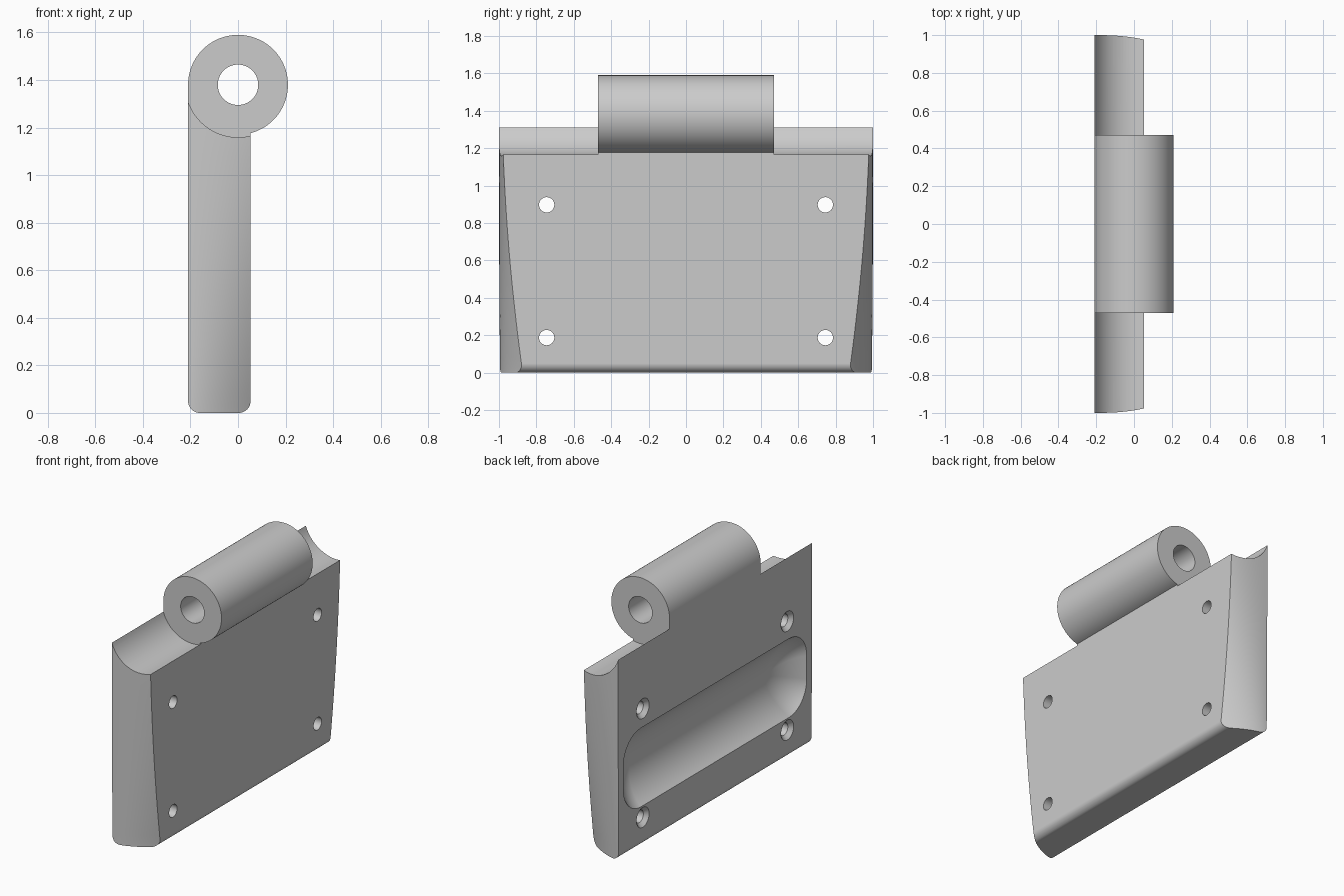
import bpy, bmesh, math

old = bpy.data.objects.get("Cube")
if old:
    bpy.data.objects.remove(old, do_unlink=True)

AXIS_Z = 1.38      # height of the pin axis
BARREL_R = 0.21
COVE_R = 0.221
BACK, FACE = -0.21, 0.053

metal = bpy.data.materials.new("plain grey")
metal.use_nodes = True
grey = (0.6, 0.6, 0.6, 1)
metal.diffuse_color = grey
metal.node_tree.nodes["Principled BSDF"].inputs["Base Color"].default_value = grey


def make_object(name, bm):
    bmesh.ops.recalc_face_normals(bm, faces=bm.faces)
    mesh = bpy.data.meshes.new(name)
    bm.to_mesh(mesh)
    bm.free()
    mesh.materials.append(metal)
    obj = bpy.data.objects.new(name, mesh)
    bpy.context.collection.objects.link(obj)
    return obj


def loft(name, rings):
    """Closed solid through rings of equal point count."""
    bm = bmesh.new()
    loops = [[bm.verts.new(p) for p in ring] for ring in rings]
    n = len(loops[0])
    for a, b in zip(loops, loops[1:]):
        for i in range(n):
            j = (i + 1) % n
            bm.faces.new((a[i], a[j], b[j], b[i]))
    bm.faces.new(loops[0])
    bm.faces.new(loops[-1])
    return make_object(name, bm)


def arc(cx, cz, r, start, end, steps):
    angles = [math.radians(start + (end - start) * i / steps) for i in range(steps + 1)]
    return [(cx + r * math.cos(a), cz + r * math.sin(a)) for a in angles]


def rod(name, r, y0, y1, z):
    ring = arc(0, z, r, 0, 360, 96)[:-1]
    return loft(name, [[(x, y, zz) for x, zz in ring] for y in (y0, y1)])


def combine(target, tool, operation="DIFFERENCE"):
    mod = target.modifiers.new("cut", "BOOLEAN")
    mod.operation = operation
    mod.solver = "EXACT"
    mod.object = tool
    bpy.context.view_layer.objects.active = target
    bpy.ops.object.modifier_apply(modifier=mod.name)
    bpy.data.objects.remove(tool, do_unlink=True)


# Leaf and barrel as one side profile with rounded lower edges
fillet = 0.05
join = math.degrees(math.asin(FACE / BARREL_R)) - 90
profile = (arc(BACK + fillet, fillet, fillet, 180, 270, 10)
           + arc(FACE - fillet, fillet, fillet, 270, 360, 10)
           + arc(0, AXIS_Z, BARREL_R, join, 180, 72))
leaf = loft("hinge_leaf", [[(x, y, z) for x, z in profile] for y in (-1.1, 1.1)])


# Curved ends that taper more, and bend less, towards the bottom
def end_y(x, z):
    t = max(0, (x - BACK) / (FACE - BACK))
    s = min(1, max(0, 1 - z / 1.16))
    taper = 0.023 + 0.045 * s + 0.053 * s * s
    return 1 - 0.006 * s * s - taper * t ** (2.5 - 0.8 * s)


bm = bmesh.new()
nx, nz = 28, 36
grid = {}
for side in (-1, 1):
    for i in range(nx + 1):
        for k in range(nz + 1):
            x = BACK - 0.04 + 0.5 * i / nx
            z = -0.07 + 1.8 * k / nz
            grid[side, i, k] = bm.verts.new((x, side * end_y(x, z), z))
    for i in range(nx):
        for k in range(nz):
            bm.faces.new([grid[side, i + a, k + b] for a, b in ((0, 0), (1, 0), (1, 1), (0, 1))])
rim = ([(i, 0) for i in range(nx)] + [(nx, k) for k in range(nz)]
       + [(i, nz) for i in range(nx, 0, -1)] + [(0, k) for k in range(nz, 0, -1)])
for p, q in zip(rim, rim[1:] + rim[:1]):
    bm.faces.new([grid[-1, *p], grid[-1, *q], grid[1, *q], grid[1, *p]])
bmesh.ops.triangulate(bm, faces=bm.faces)
combine(leaf, make_object("end_envelope", bm), "INTERSECT")

# Coves either side of the barrel, and the pin bore
for side in (-1, 1):
    combine(leaf, rod("cove_cutter", COVE_R, side * 0.47, side * 1.3, AXIS_Z))
combine(leaf, rod("bore_cutter", 0.085, -0.6, 0.6, AXIS_Z))

# Countersunk screw holes
for y in (-0.745, 0.745):
    for z in (0.187, 0.897):
        rings = []
        for x, r in ((BACK - 0.02, 0.065), (BACK, 0.065), (BACK + 0.025, 0.041), (FACE + 0.1, 0.041)):
            rings.append([(x, y + a, z + b) for a, b in arc(0, 0, r, 0, 360, 32)[:-1]])
        combine(leaf, loft("screw_cutter", rings))


# Shallow dished pocket in the back face, sloping in from every side
def rounded_outline(half_y, half_z, r):
    points = []
    for sy, sz, start in ((1, 1, 0), (-1, 1, 90), (-1, -1, 180), (1, -1, 270)):
        points += arc(sy * (half_y - r), sz * (half_z - r), r, start, start + 90, 10)
    return points


half_y, half_z, corner = 0.945, 0.257, 0.18
dish_r, lip = 0.305, math.radians(55)
layers = [(BACK - 0.05, 0)]
for i in range(17):
    a = lip * (1 - i / 16)
    layers.append((BACK + dish_r * (math.cos(a) - math.cos(lip)),
                   dish_r * (math.sin(lip) - math.sin(a))))
rings = [[(x, y, z + 0.52) for y, z in
          rounded_outline(half_y - o, half_z - o, corner * (1 - o / half_z))]
         for x, o in layers]
combine(leaf, loft("pocket_cutter", rings))

# Smooth shading with crisp edges
bpy.ops.object.select_all(action="DESELECT")
leaf.select_set(True)
bpy.context.view_layer.objects.active = leaf
bpy.ops.object.shade_smooth_by_angle(angle=math.radians(30))
weighted = leaf.modifiers.new("even_normals", "WEIGHTED_NORMAL")
weighted.keep_sharp = True
